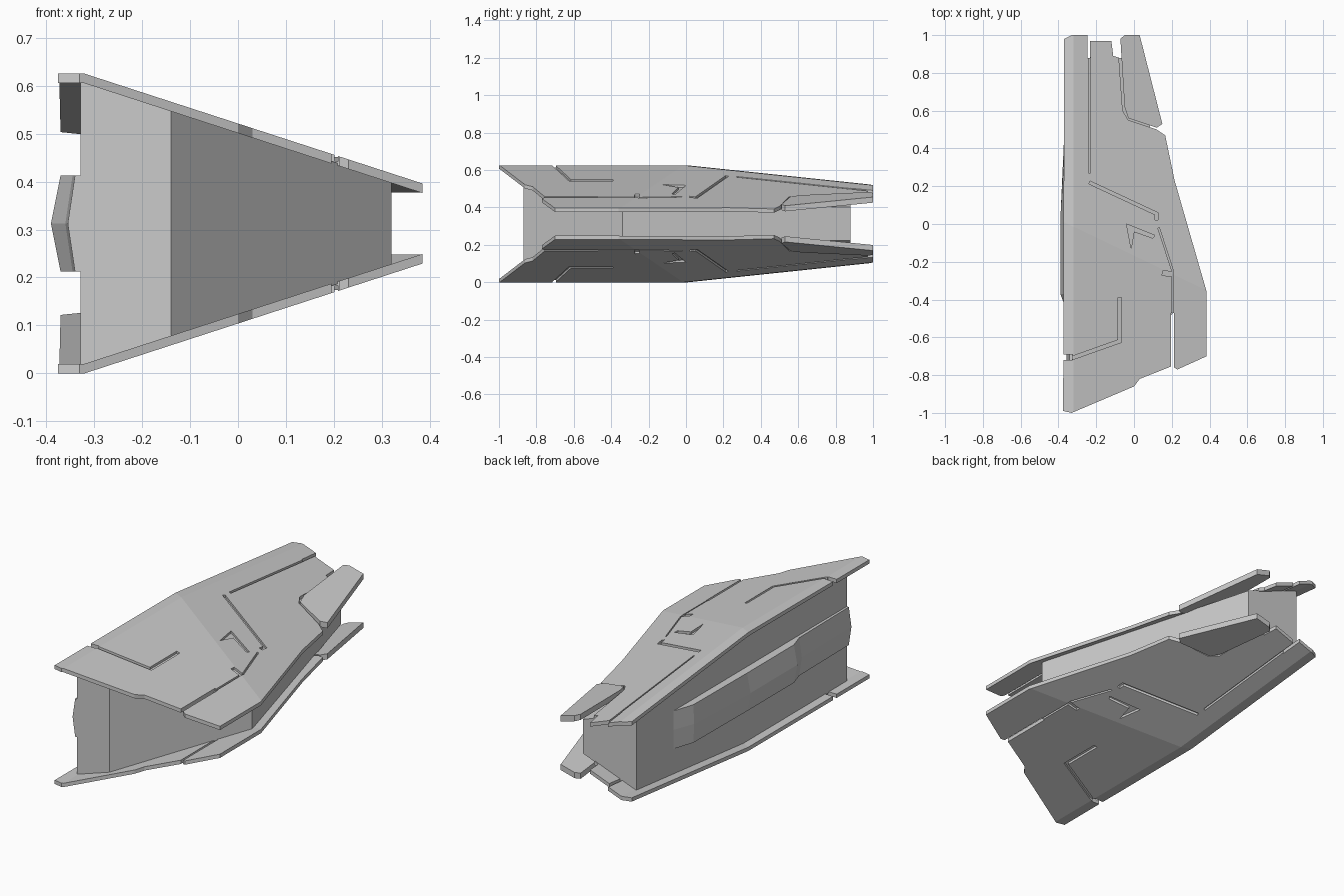
import bpy, bmesh
from mathutils import Vector

MID = 0.3125          # height of the symmetry plane
THICK = 0.02

cube = bpy.data.objects.get("Cube")
if cube:
    bpy.data.objects.remove(cube, do_unlink=True)

grey = bpy.data.materials.new("hull_grey")
grey.use_nodes = True
grey.diffuse_color = (0.6, 0.6, 0.6, 1)
bsdf = next(n for n in grey.node_tree.nodes if n.type == 'BSDF_PRINCIPLED')
bsdf.inputs["Base Color"].default_value = (0.6, 0.6, 0.6, 1)
bsdf.inputs["Roughness"].default_value = 0.7


def armour(x, y):
    """Height of the folded armour surface above the symmetry plane."""
    slope = 0.325 * max(0, x + 0.32)
    tail = 0.105 * max(0, y + 0.48 * (x + 0.35))
    return MID - slope - tail


def fin(x, y):
    """Height of the tail fin surface above the symmetry plane."""
    return 0.45 - MID - 0.27 * x + 0.03 * (y - 0.54)


def add_object(name, bm):
    bmesh.ops.recalc_face_normals(bm, faces=bm.faces)
    mesh = bpy.data.meshes.new(name)
    bm.to_mesh(mesh)
    bm.free()
    mesh.materials.append(grey)
    ob = bpy.data.objects.new(name, mesh)
    ob.location.z = MID
    bpy.context.collection.objects.link(ob)
    return ob


def slab(name, outline, top, bottom):
    """Solid between two height functions over a plan outline, split at the folds."""
    bm = bmesh.new()
    bm.faces.new([bm.verts.new((x, y, 0)) for x, y in outline])
    for co, no in (((-0.32, 0, 0), (1, 0, 0)), ((-0.35, 0, 0), (0.48, 1, 0))):
        bmesh.ops.bisect_plane(bm, geom=bm.verts[:] + bm.edges[:] + bm.faces[:],
                               dist=1e-5, plane_co=co, plane_no=no)
    rim = [e.verts[:] for e in bm.edges if e.is_boundary]
    upper, faces = bm.verts[:], bm.faces[:]
    lower = {v: bm.verts.new((v.co.x, v.co.y, bottom(v.co.x, v.co.y))) for v in upper}
    for f in faces:
        bm.faces.new([lower[v] for v in reversed(f.verts[:])])
    for a, b in rim:
        bm.faces.new((a, b, lower[b], lower[a]))
    for v in upper:
        v.co.z = top(v.co.x, v.co.y)
    return add_object(name, bm)


def ribbon(points, width):
    """Plan outline of a constant-width band along a path."""
    pts = [Vector(p) for p in points]
    left, right = [], []
    for i, p in enumerate(pts):
        a = (p - pts[i - 1]).normalized() if i else (pts[1] - p).normalized()
        b = (pts[i + 1] - p).normalized() if i < len(pts) - 1 else a
        t = (a + b).normalized()
        n = Vector((-t.y, t.x)) * (width / 2 / max(0.5, t.dot(a)))
        left.append(p + n)
        right.append(p - n)
    return left + right[::-1]


def carve(target, outline, depth):
    cutter = slab("cutter", outline, lambda x, y: armour(x, y) + 0.05,
                  lambda x, y: armour(x, y) - depth)
    cutter.hide_render = True
    mod = target.modifiers.new("carve", 'BOOLEAN')
    mod.operation, mod.solver, mod.object = 'DIFFERENCE', 'EXACT', cutter
    bpy.context.view_layer.objects.active = target
    bpy.ops.object.modifier_apply(modifier=mod.name)
    bpy.data.objects.remove(cutter, do_unlink=True)


def mirror_z(ob):
    mod = ob.modifiers.new("mirror", 'MIRROR')
    mod.use_axis = (False, False, True)
    mod.use_mirror_merge = False


# Folded armour plate, with the wing slot and tail notches in its outline
plate = slab("armour_plate", [
    (-0.375, -0.99), (-0.33, -1), (0, -0.86), (0.03, -0.82), (0.195, -0.755),
    (0.195, -0.47), (0.212, -0.47), (0.212, -0.76), (0.23, -0.77), (0.385, -0.7),
    (0.385, -0.36), (0.215, 0.23), (0.165, 0.47), (0.12, 0.5), (-0.03, 0.55),
    (-0.06, 0.6), (-0.08, 0.88), (-0.11, 0.89), (-0.12, 0.97), (-0.232, 0.97),
    (-0.232, 0.88), (-0.245, 0.88), (-0.247, 1), (-0.33, 1), (-0.37, 0.98)],
    armour, lambda x, y: armour(x, y) - THICK)

# Panel lines, the open edge notch and the sunken pockets
for path, width, depth in (
        ([(-0.33, -0.705), (-0.315, -0.705), (-0.075, -0.62), (-0.075, -0.39)], 0.018, 0.012),
        ([(-0.4, -0.705), (-0.325, -0.705)], 0.03, 0.05),
        ([(-0.236, 0.885), (-0.236, 0.27)], 0.01, 0.012),
        ([(-0.236, 0.22), (0.118, 0.055), (0.118, 0.02)], 0.016, 0.012),
        ([(0.13, -0.02), (0.205, -0.25), (0.205, -0.48)], 0.008, 0.012),
        ([(0.15, -0.26), (0.205, -0.265)], 0.025, 0.012)):
    carve(plate, ribbon(path, width), depth)
carve(plate, [(-0.04, 0), (0.11, -0.06), (0.1, -0.075), (0, -0.04), (-0.015, -0.13)], 0.012)
mirror_z(plate)

# Tail fin beside the plate
tail_fin = slab("tail_fin", [
    (-0.072, 0.98), (-0.05, 1), (0.03, 1), (0.15, 0.53), (0.12, 0.51),
    (-0.03, 0.56), (-0.05, 0.62)], fin, lambda x, y: fin(x, y) - 0.03)
mirror_z(tail_fin)

# Wedge-shaped core between the plates
slab("core", [(-0.328, -0.87), (-0.14, -0.87), (0.32, -0.34), (-0.015, 0.88), (-0.328, 0.88)],
     lambda x, y: armour(x, y) - 0.015, lambda x, y: 0.015 - armour(x, y))

# Faceted blister along the flat side: y, edge x, ridge x
stations = [(0.58, -0.325, -0.325), (0.46, -0.365, -0.37), (0.02, -0.37, -0.39),
            (-0.37, -0.37, -0.39), (-0.45, -0.345, -0.36), (-0.87, -0.34, -0.355)]
bm = bmesh.new()
rings = []
for y, edge, ridge in stations:
    section = [(-0.31, 0.1), (edge, 0.1), (ridge, 0), (edge, -0.1), (-0.31, -0.1)]
    rings.append([bm.verts.new((x, y, z)) for x, z in section])
for a, b in zip(rings, rings[1:]):
    for i in range(len(a)):
        j = (i + 1) % len(a)
        bm.faces.new((a[i], a[j], b[j], b[i]))
bm.faces.new(rings[0])
bm.faces.new(rings[-1])
add_object("side_blister", bm)
